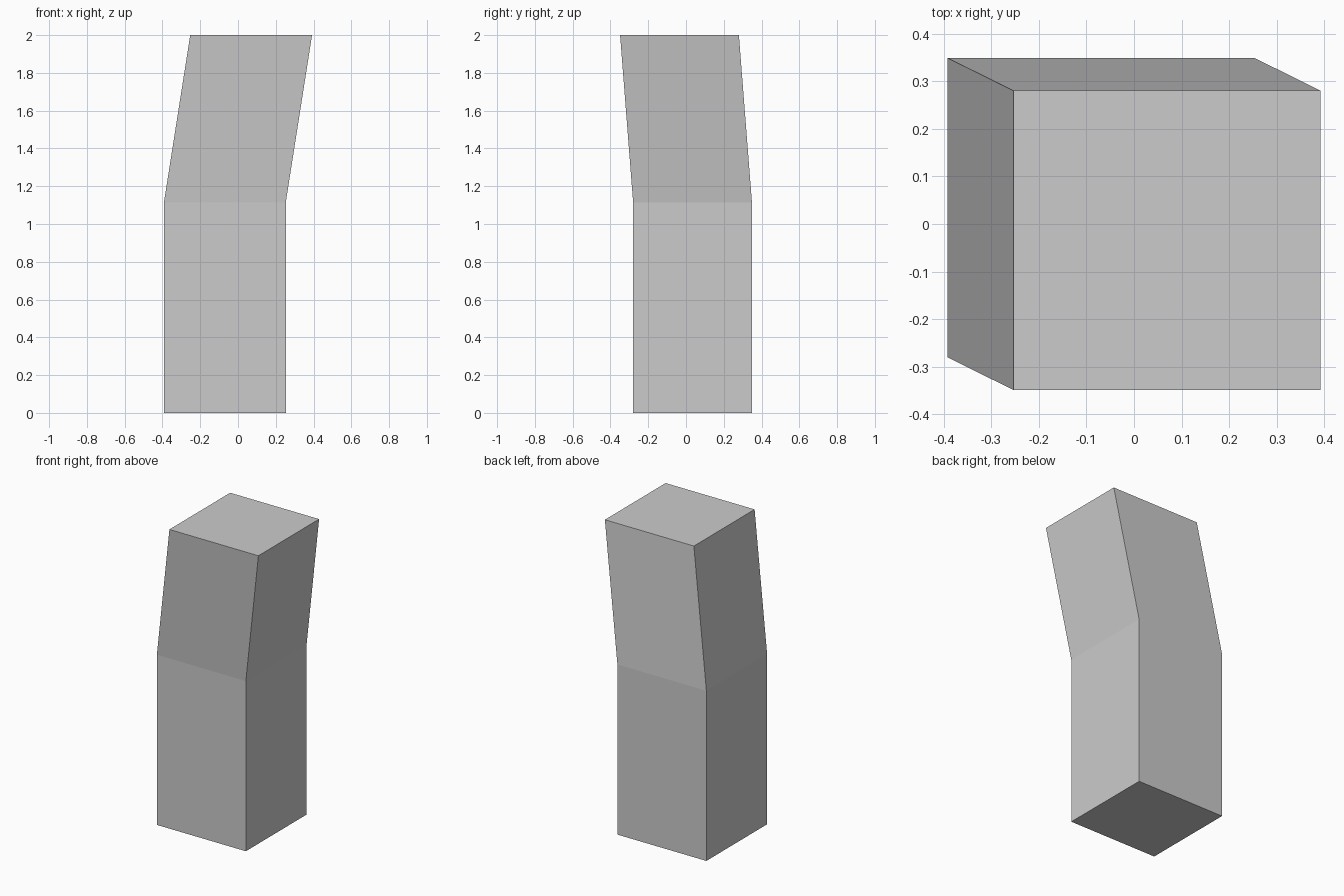
import bpy, bmesh
from mathutils import Vector

if "Cube" in bpy.data.objects:
    bpy.data.objects.remove(bpy.data.objects["Cube"])

WIDTH, DEPTH = 0.645, 0.629
BEND_Z, TOP_Z = 1.115, 2.0
LEAN = Vector((0.139, -0.069, 0))  # sideways shift of the top section

# Bent block: a rectangle extruded straight up, then up at a slant
bm = bmesh.new()
bmesh.ops.create_grid(bm, x_segments=1, y_segments=1, size=0.5)
bmesh.ops.scale(bm, vec=(WIDTH, DEPTH, 1), verts=bm.verts)
bmesh.ops.translate(bm, vec=-LEAN / 2, verts=bm.verts)

cap = list(bm.faces)
for step in (Vector((0, 0, BEND_Z)), LEAN + Vector((0, 0, TOP_Z - BEND_Z))):
    keep = cap if step.x == 0 else []  # the first face stays as the base
    geom = bmesh.ops.extrude_face_region(bm, geom=cap, use_keep_orig=bool(keep))["geom"]
    verts = [g for g in geom if isinstance(g, bmesh.types.BMVert)]
    old_cap = cap
    cap = [g for g in geom if isinstance(g, bmesh.types.BMFace)]
    bmesh.ops.translate(bm, vec=step, verts=verts)
    if not keep:
        # remove any inner face left at the bend
        inner = [f for f in old_cap if f.is_valid]
        if inner:
            bmesh.ops.delete(bm, geom=inner, context="FACES_ONLY")
bmesh.ops.recalc_face_normals(bm, faces=bm.faces)

mesh = bpy.data.meshes.new("bent_block")
bm.to_mesh(mesh)
bm.free()
block = bpy.data.objects.new("bent_block", mesh)
bpy.context.collection.objects.link(block)
